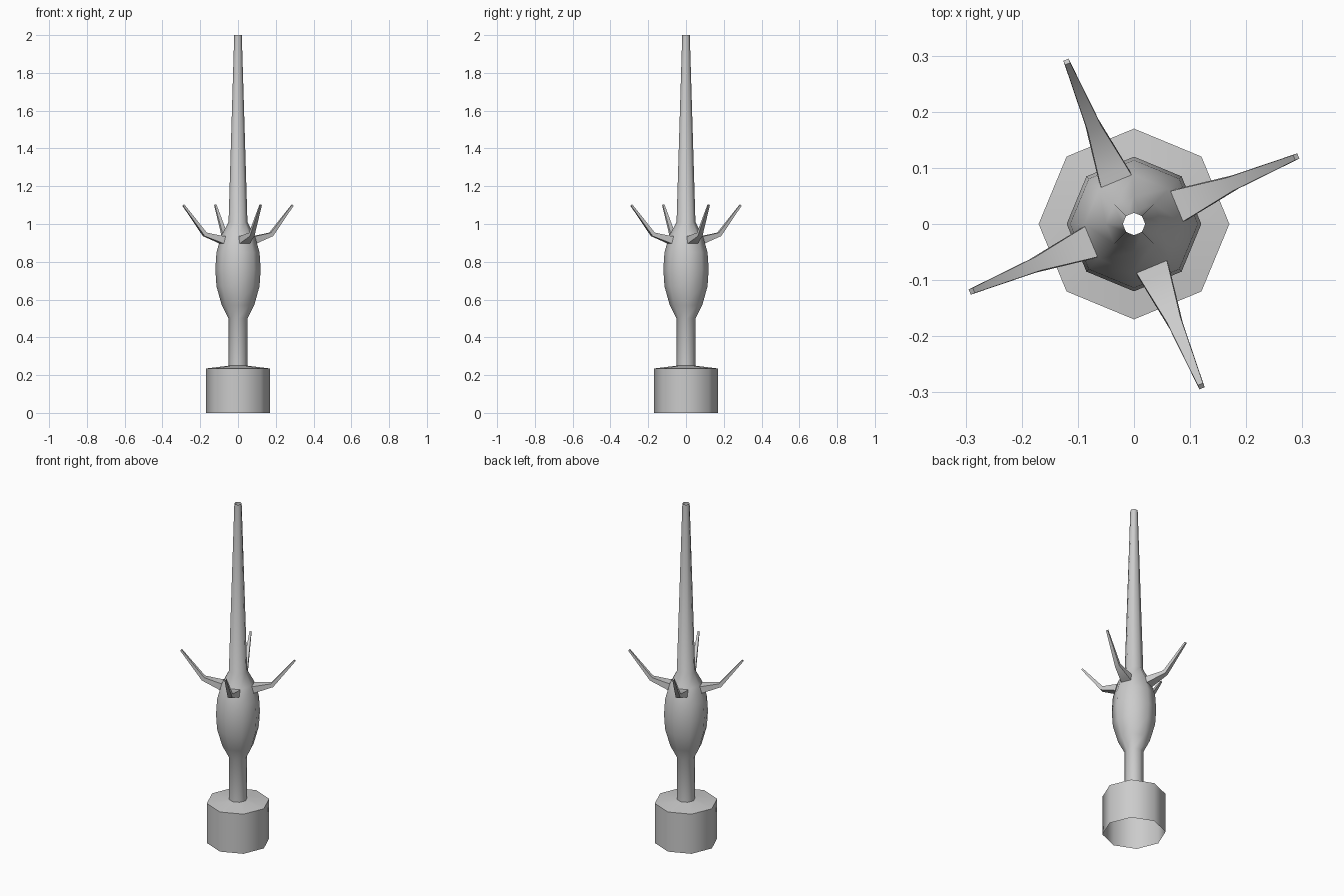
import bpy, bmesh
from math import sin, cos, pi, radians
from mathutils import Vector

if "Cube" in bpy.data.objects:
    bpy.data.objects.remove(bpy.data.objects["Cube"])

SIDES = 8


def finish(name, bm, angle=40):
    bmesh.ops.recalc_face_normals(bm, faces=bm.faces)
    mesh = bpy.data.meshes.new(name)
    bm.to_mesh(mesh)
    bm.free()
    ob = bpy.data.objects.new(name, mesh)
    bpy.context.collection.objects.link(ob)
    bpy.ops.object.select_all(action='DESELECT')
    ob.select_set(True)
    bpy.context.view_layer.objects.active = ob
    bpy.ops.object.shade_smooth_by_angle(angle=radians(angle))
    return ob


def bridge(bm, rings):
    for a, b in zip(rings, rings[1:]):
        n = len(a)
        for i in range(n):
            bm.faces.new((a[i], a[(i + 1) % n], b[(i + 1) % n], b[i]))


# Open octagonal shaft: socket, neck, bulb and hollow spire in one profile
profile = [(0.17, 0), (0.17, 0.235), (0.05, 0.25), (0.05, 0.50),
           (0.086, 0.57), (0.114, 0.67), (0.12, 0.76), (0.114, 0.85),
           (0.088, 0.94), (0.05, 1.01), (0.02, 2.0)]
bm = bmesh.new()
rings = [[bm.verts.new((r * cos(2 * pi * i / SIDES), r * sin(2 * pi * i / SIDES), z))
          for i in range(SIDES)] for r, z in profile]
bridge(bm, rings)
finish("shaft", bm, 50)

# Four bent thorns growing from alternate bulb faces
# section: distance out, height, width, thickness, tilt of the path
sections = [(0.075, 0.912, 0.062, 0.045, 10), (0.105, 0.92, 0.053, 0.036, 14),
            (0.190, 0.945, 0.026, 0.022, 33), (0.313, 1.10, 0.010, 0.010, 52)]
for k in range(4):
    a = radians(22.5 + 90 * k)
    out, side, up = Vector((cos(a), sin(a), 0)), Vector((-sin(a), cos(a), 0)), Vector((0, 0, 1))
    bm = bmesh.new()
    rings = []
    for r, z, w, h, tilt in sections:
        t = radians(tilt)
        normal = up * cos(t) - out * sin(t)
        centre = out * r + up * z
        rings.append([bm.verts.new(centre + side * w / 2 * sx + normal * h / 2 * sy)
                      for sx, sy in ((-1, -1), (1, -1), (1, 1), (-1, 1))])
    bridge(bm, rings)
    bm.faces.new(rings[-1])
    finish(f"thorn_{k + 1}", bm, 50)
